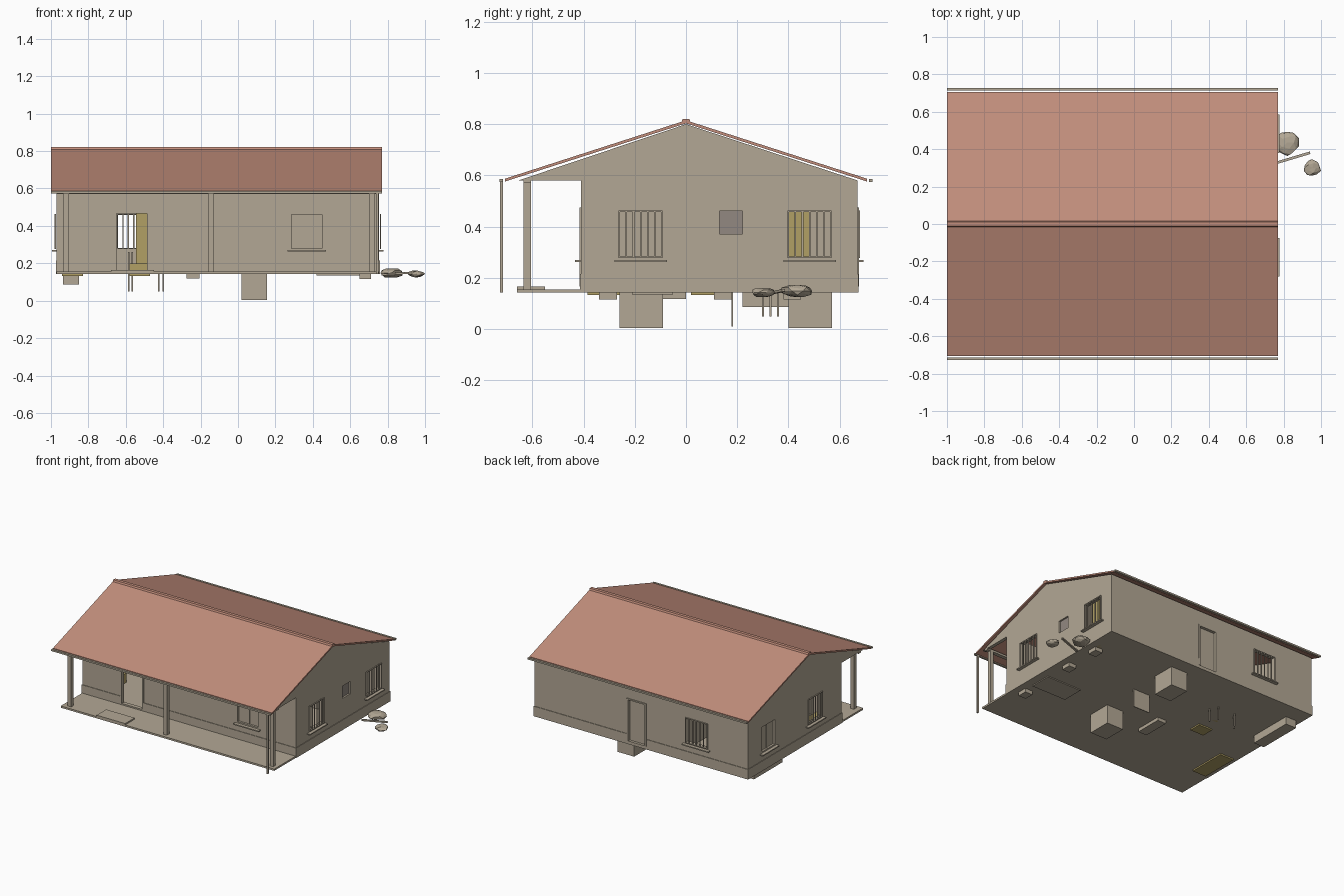
import bpy, bmesh, random
from mathutils import Vector

random.seed(4)
cube = bpy.data.objects.get("Cube")
if cube:
    bpy.data.objects.remove(cube, do_unlink=True)


def material(name, rgb):
    m = bpy.data.materials.new(name)
    m.use_nodes = True
    m.diffuse_color = (*rgb, 1)
    m.node_tree.nodes["Principled BSDF"].inputs["Base Color"].default_value = (*rgb, 1)
    return m


PLASTER = material("plaster", (0.45, 0.39, 0.30))
TILE = material("roof_tile", (0.54, 0.27, 0.20))
OCHRE = material("ochre_wood", (0.44, 0.35, 0.13))
PANE = material("grey_pane", (0.29, 0.25, 0.22))


def add(name, bm, mat):
    bmesh.ops.recalc_face_normals(bm, faces=bm.faces)
    mesh = bpy.data.meshes.new(name)
    bm.to_mesh(mesh)
    bm.free()
    mesh.materials.append(mat)
    obj = bpy.data.objects.new(name, mesh)
    bpy.context.collection.objects.link(obj)
    return obj


def box(name, x0, x1, y0, y1, z0, z1, mat=PLASTER):
    bm = bmesh.new()
    bmesh.ops.create_cube(bm, size=1)
    for v in bm.verts:
        v.co = Vector(((x0 + x1) / 2 + v.co.x * (x1 - x0),
                       (y0 + y1) / 2 + v.co.y * (y1 - y0),
                       (z0 + z1) / 2 + v.co.z * (z1 - z0)))
    return add(name, bm, mat)


def extrude_x(name, profile, x0, x1, mat):
    # Sweep a y-z profile along x
    bm = bmesh.new()
    face = bm.faces.new([bm.verts.new((x0, y, z)) for y, z in profile])
    new = bmesh.ops.extrude_face_region(bm, geom=[face])["geom"]
    bmesh.ops.translate(bm, vec=(x1 - x0, 0, 0),
                        verts=[g for g in new if isinstance(g, bmesh.types.BMVert)])
    return add(name, bm, mat)


# House footprint, floor and wall top
X0, X1, Y0, Y1 = -0.97, 0.755, -0.41, 0.67
FLOOR, TOP, T = 0.142, 0.58, 0.025


def on_wall(name, side, u0, u1, d0, d1, z0, z1, mat=PLASTER):
    # Box on a wall: u runs along it, d is the distance outwards
    if side == "left":
        return box(name, X1 + d0, X1 + d1, u0, u1, z0, z1, mat)
    if side == "right":
        return box(name, X0 - d1, X0 - d0, u0, u1, z0, z1, mat)
    if side == "back":
        return box(name, u0, u1, Y1 + d0, Y1 + d1, z0, z1, mat)
    return box(name, u0, u1, Y0 - d1, Y0 - d0, z0, z1, mat)


# Openings: name, side, span, heights, filling
OPENINGS = [
    ("left_front_window", "left", -0.26, -0.095, 0.28, 0.46, "bars"),
    ("left_back_window", "left", 0.40, 0.565, 0.28, 0.46, "bars"),
    ("vent_window", "left", 0.13, 0.22, 0.37, 0.46, "pane"),
    ("right_back_window", "right", 0.36, 0.51, 0.28, 0.46, "shutter"),
    ("right_front_window", "right", -0.18, -0.02, 0.28, 0.46, "bars"),
    ("back_window", "back", -0.645, -0.47, 0.28, 0.46, "bars"),
    ("back_door", "back", -0.145, 0.0, 0.165, 0.465, "door"),
    ("front_window", "front", 0.285, 0.45, 0.28, 0.46, "shutter"),
    ("front_door", "front", -0.655, -0.48, 0.165, 0.465, "open"),
]

# Hollow walls with floor, and plinth strip around the base
walls = box("walls", X0, X1, Y0, Y1, FLOOR, TOP)
plinth = box("plinth", X0 - 0.004, X1 + 0.004, Y0 - 0.004, Y1 + 0.004, FLOOR, 0.215)
for shell in (walls, plinth):
    cutters = [box("room_cutter", X0 + T, X1 - T, Y0 + T, Y1 - T, FLOOR + 0.01, 0.7)]
    for n, side, u0, u1, z0, z1, kind in OPENINGS:
        if shell is walls or "door" in kind or "door" in n:
            cutters.append(on_wall(n + "_cutter", side, u0, u1, -T - 0.02, 0.03, z0, z1))
    bpy.context.view_layer.objects.active = shell
    for c in cutters:
        c.hide_render = True
        mod = shell.modifiers.new("cut", "BOOLEAN")
        mod.operation, mod.solver, mod.object = "DIFFERENCE", "EXACT", c
        bpy.ops.object.modifier_apply(modifier=mod.name)
    for c in cutters:
        bpy.data.objects.remove(c, do_unlink=True)

# Window and door fittings
for n, side, u0, u1, z0, z1, kind in OPENINGS:
    if kind == "bars":
        for i in range(7):
            u = u0 + (u1 - u0) * i / 6
            on_wall(n + "_bar", side, u - 0.003, u + 0.003, 0.004, 0.01, z0 - 0.002, z1 + 0.002)
        for z in (z0, z1):
            on_wall(n + "_rail", side, u0, u1, 0.004, 0.01, z - 0.003, z + 0.003)
    elif kind == "pane":
        on_wall(n + "_glass", side, u0, u1, -0.02, -0.012, z0, z1, PANE)
    elif kind in ("shutter", "door"):
        mid = (u0 + u1) / 2
        on_wall(n + "_leaf", side, u0, u1, -0.024, -0.015, z0, z1)
        if kind == "shutter":
            on_wall(n + "_stile", side, mid - 0.005, mid + 0.005, -0.015, -0.011, z0, z1)
    if "window" in n and kind != "pane":
        on_wall(n + "_sill", side, u0 - 0.02, u1 + 0.02, -0.01, 0.024, z0 - 0.018, z0 - 0.01)
    if "door" in n:
        for u in (u0, u1):
            on_wall(n + "_jamb", side, u - 0.006, u + 0.006, -0.02, 0.006, z0, z1)
        on_wall(n + "_lintel", side, u0 - 0.006, u1 + 0.006, -0.02, 0.006, z1, z1 + 0.01)

# Porch slab, step, posts, beam and downpipe
box("porch_slab", X0, X1, -0.66, Y0, FLOOR, 0.155)
box("porch_step", -0.68, -0.45, -0.66, -0.55, 0.155, 0.165)
for x in (-0.918, -0.145, 0.715):
    box("porch_post", x - 0.014, x + 0.014, -0.634, -0.606, 0.155, TOP)
box("porch_beam", X0, X1, -0.634, -0.606, 0.57, 0.585)
box("downpipe", 0.738, 0.75, -0.726, -0.714, FLOOR, TOP)

# Gables, roof, ridge cap and gutters
for x in (X0, X1 - T):
    extrude_x("gable", [(-0.655, TOP), (0.67, TOP), (0, 0.8)], x, x + T, PLASTER)
extrude_x("roof", [(-0.707, 0.576), (0, 0.803), (0.707, 0.576),
                   (0.707, 0.587), (0, 0.815), (-0.707, 0.587)], -1, 0.77, TILE)
extrude_x("ridge_cap", [(-0.018, 0.808), (0.018, 0.808), (0.012, 0.821), (-0.012, 0.821)],
          -1, 0.77, TILE)
for s in (-1, 1):
    box("gutter", -1, 0.77, s * 0.721 - 0.007, s * 0.721 + 0.007, 0.574, 0.586)

# Inner partitions
for x in (-0.38, 0.2):
    box("partition", x, x + 0.02, Y0 + T, Y1 - T, FLOOR, TOP - 0.005)
box("cross_partition", 0.22, X1 - T, 0.28, 0.3, FLOOR, TOP - 0.005)

# Furniture reaching through the floor
for y in (-0.26, 0.4):
    box("cupboard", 0.02, 0.155, y, y + 0.17, 0.004, 0.3)
box("door_panel", 0.02, 0.155, 0.177, 0.183, 0.01, 0.3)
box("bench", -0.275, -0.205, -0.2, 0.0, 0.118, 0.2)
box("low_table", -0.58, -0.47, 0.02, 0.11, 0.132, 0.2, OCHRE)
box("low_bed", -0.94, -0.83, -0.385, -0.1, 0.132, 0.22, OCHRE)
box("chest", -0.935, -0.85, 0.22, 0.55, 0.086, 0.22)
box("wide_bed", 0.42, 0.7, -0.21, -0.05, 0.135, 0.2)
for y in (-0.34, 0.11, 0.38):
    box("stool", 0.65, 0.71, y, y + 0.07, 0.115, 0.2)
for x, y in ((-0.585, 0.33), (-0.565, 0.36), (-0.425, 0.36), (-0.4, 0.3)):
    box("table_leg", x - 0.004, x + 0.004, y - 0.004, y + 0.004, 0.048, 0.26)
box("tall_cabinet", -0.545, -0.46, 0.2, 0.26, FLOOR, 0.5, OCHRE)
box("wardrobe", 0.62, 0.7, 0.4, 0.48, FLOOR, 0.5, OCHRE)


def rock(name, centre, size):
    # Faceted boulder with uneven corners
    bm = bmesh.new()
    bmesh.ops.create_icosphere(bm, subdivisions=2, radius=1)
    for v in bm.verts:
        k = random.uniform(0.8, 1.05)
        v.co = Vector(centre) + Vector([a * b * k for a, b in zip(v.co, size)])
    add(name, bm, PLASTER)


# Rubble beside the house
rock("large_rock", (0.82, 0.435, 0.148), (0.065, 0.07, 0.028))
rock("small_rock", (0.953, 0.3, 0.143), (0.048, 0.05, 0.02))
plank = box("plank", -0.09, 0.09, -0.007, 0.007, -0.005, 0.005)
plank.location = (0.855, 0.355, 0.145)
plank.rotation_euler = (0, -0.06, 0.29)
